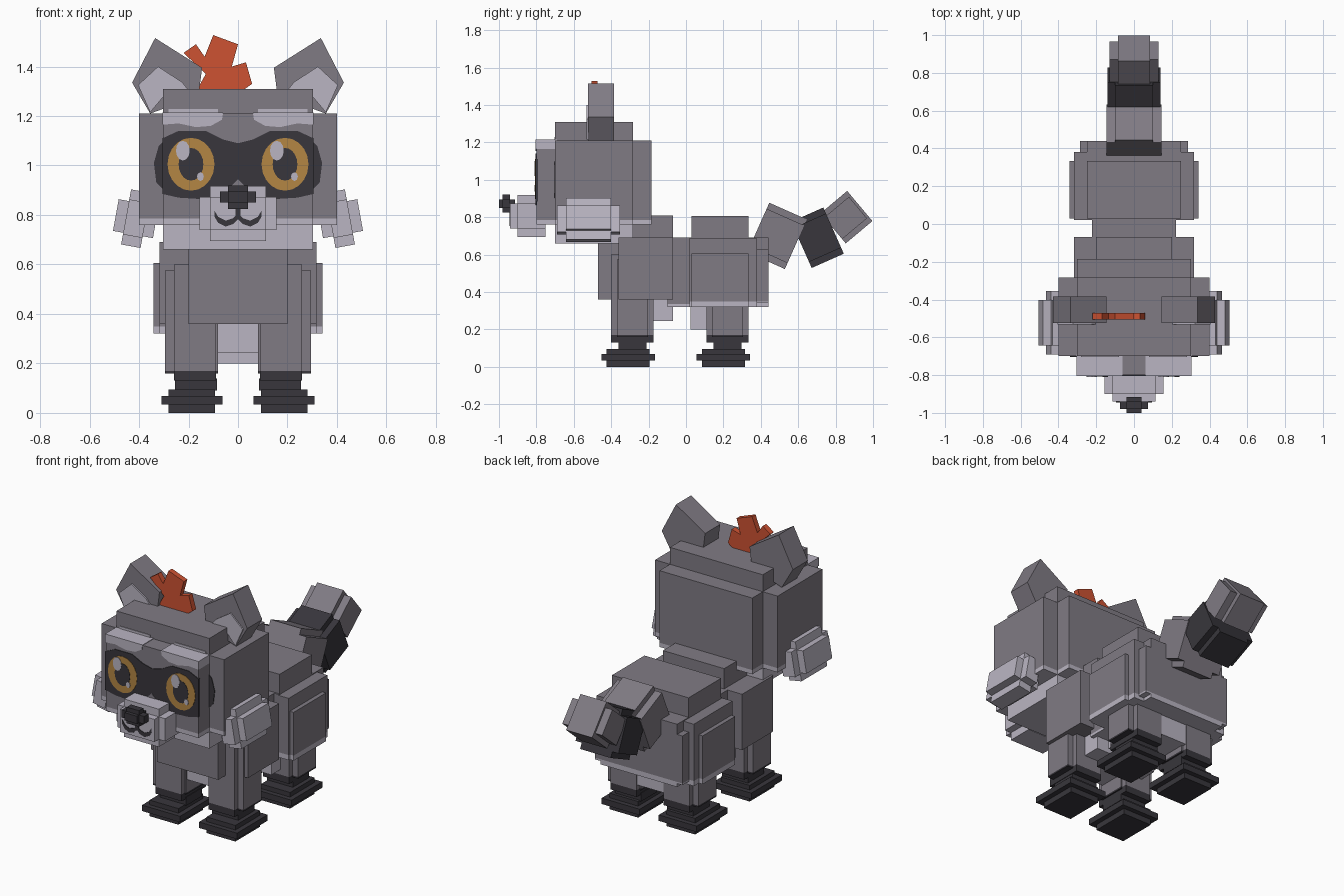
import bpy, bmesh, math
from mathutils import Matrix, Vector

if "Cube" in bpy.data.objects:
    bpy.data.objects.remove(bpy.data.objects["Cube"])


def material(name, rgb):
    m = bpy.data.materials.new(name)
    lin = [((c / 255 + 0.055) / 1.055) ** 2.4 for c in rgb]
    m.diffuse_color = (*lin, 1)
    m.use_nodes = True
    m.node_tree.nodes["Principled BSDF"].inputs["Base Color"].default_value = m.diffuse_color
    return m


MATS = [material("grey fur", (128, 123, 132)), material("light fur", (186, 181, 194)),
        material("dark fur", (56, 54, 60)), material("amber", (180, 134, 68)),
        material("red tuft", (205, 82, 50))]
GREY, LIGHT, DARK, AMBER, RED = range(5)


def finish(name, bm):
    bmesh.ops.recalc_face_normals(bm, faces=bm.faces)
    me = bpy.data.meshes.new(name)
    bm.to_mesh(me)
    bm.free()
    for m in MATS:
        me.materials.append(m)
    ob = bpy.data.objects.new(name, me)
    bpy.context.collection.objects.link(ob)
    return ob


def boxes(name, specs, mat=GREY, cut=None, low=LIGHT, frame=None):
    """Boxes as (x0, x1, y0, y1, z0, z1); faces below height cut get the low colour."""
    bm = bmesh.new()
    for x0, x1, y0, y1, z0, z1 in specs:
        m = Matrix.Translation(((x0 + x1) / 2, (y0 + y1) / 2, (z0 + z1) / 2))
        m = m @ Matrix.Diagonal((x1 - x0, y1 - y0, z1 - z0, 1))
        bmesh.ops.create_cube(bm, size=1, matrix=m)
    if cut is not None:
        bmesh.ops.bisect_plane(bm, geom=bm.verts[:] + bm.edges[:] + bm.faces[:],
                               plane_co=(0, 0, cut), plane_no=(0, 0, 1))
    for f in bm.faces:
        below = cut is not None and f.calc_center_median().z < cut
        f.material_index = low if below else mat
    if frame:
        bm.transform(frame)
    return finish(name, bm)


def plate(name, pts, y0, y1, mat):
    """Outline in x, z extruded from y0 to y1."""
    bm = bmesh.new()
    f = bm.faces.new([bm.verts.new((x, y0, z)) for x, z in pts])
    r = bmesh.ops.extrude_face_region(bm, geom=[f])
    for v in r["geom"]:
        if isinstance(v, bmesh.types.BMVert):
            v.co.y = y1
    for f in bm.faces:
        f.material_index = mat
    return finish(name, bm)


def oval(cx, cz, rx, rz, n=20):
    return [(cx + rx * math.cos(i * math.tau / n), cz + rz * math.sin(i * math.tau / n))
            for i in range(n)]


def strip(pts, w):
    up = [(x, z + w / 2) for x, z in pts]
    return up + [(x, z - w / 2) for x, z in reversed(pts)]


def sym(x, *rest):
    return (-x, x, *rest)


# Head with light jaw
boxes("head", [sym(.40, -.70, -.283, .76, 1.21), sym(.303, -.80, -.185, .76, 1.21),
               sym(.303, -.70, -.283, .66, 1.31)], cut=.785)

# Muzzle, nose and mouth
boxes("muzzle", [sym(.155, -.90, -.75, .74, .873), sym(.113, -.90, -.75, .695, .918),
                 sym(.113, -.94, -.75, .74, .873)], LIGHT)
boxes("nose", [sym(.073, -.98, -.94, .85, .895), sym(.04, -1, -.915, .85, .895),
               sym(.04, -.98, -.94, .825, .92)], DARK)
boxes("mouth_middle", [sym(.011, -.944, -.93, .785, .85)], DARK)

for s, side in ((-1, "left"), (1, "right")):
    plate("mouth_" + side, strip([(0, .795), (s * .02, .775), (s * .05, .765), (s * .08, .78),
                                  (s * .095, .805)], .024), -.944, -.93, DARK)

    # Cheek fur
    frame = Matrix.Translation((s * .413, -.522, .785)) @ Matrix.Rotation(-s * math.radians(-10.3) * -1, 4, 'Y')
    boxes("cheek_fur_" + side, [(-.082, .082, -.12, .12, -.065, .065),
                                (-.04, .04, -.12, .12, -.113, .113),
                                (-.04, .04, -.168, .168, -.072, .072)], LIGHT, frame=frame)

    # Ears
    ear = [(.335, 1.515), (.428, 1.335), (.355, 1.21), (.16, 1.28), (.145, 1.395)]
    inner = [(.323, 1.40), (.404, 1.325), (.355, 1.215), (.30, 1.28), (.18, 1.28), (.226, 1.337)]
    plate("ear_" + side, [(s * x, z) for x, z in ear], -.525, -.385, GREY)
    plate("inner_ear_" + side, [(s * x, z) for x, z in inner], -.533, -.52, LIGHT)

    # Brow patch
    brow = [(.305, 1.165), (.305, 1.214), (.06, 1.214), (.065, 1.185), (.11, 1.16),
            (.17, 1.155), (.24, 1.17)]
    plate("brow_" + side, [(s * x, z) for x, z in brow], -.804, -.69, LIGHT)
    boxes("brow_top_" + side, [tuple(sorted((s * .08, s * .28))) + (-.704, -.69, 1.2, 1.228)], LIGHT)

    # Mask, front half and the part wrapping round the side
    mask = [(0, 1.09), (.06, 1.105), (.13, 1.14), (.24, 1.14), (.305, 1.11),
            (.305, .885), (.24, .87), (.16, .865), (0, .865)]
    plate("mask_" + side, [(s * x, z) for x, z in mask], -.804, -.79, DARK)
    wrap = [(.29, 1.11), (.32, 1.08), (.34, 1.01), (.33, .93), (.29, .89)]
    plate("mask_wrap_" + side, [(s * x, z) for x, z in wrap], -.704, -.69, DARK)

    # Eyes
    e = s * .19
    plate("iris_" + side, oval(e, 1.005, .095, .107), -.806, -.79, AMBER)
    plate("pupil_" + side, oval(e, 1.005, .05, .066), -.8075, -.79, DARK)
    plate("glint_" + side, oval(e - .033, 1.06, .028, .04, 12), -.809, -.79, LIGHT)
    plate("small_glint_" + side, oval(e + .038, .955, .014, .018, 8), -.809, -.79, LIGHT)

plate("mask_spot", [(-.03, .915), (0, .945), (.03, .915)], -.806, -.79, GREY)

# Hair tuft
plate("hair_tuft", [(-.22, 1.455), (-.17, 1.49), (-.135, 1.44), (-.10, 1.527), (0, 1.49),
                    (-.025, 1.40), (.032, 1.417), (.057, 1.33), (0, 1.29), (-.175, 1.29),
                    (-.13, 1.37)], -.505, -.472, RED)

# Body
boxes("chest", [sym(.20, -.47, -.07, .36, .81), sym(.317, -.36, -.07, .36, .69)])
boxes("waist", [sym(.222, -.10, .05, .32, .69)], cut=.335)
boxes("hips", [sym(.25, .03, .333, .32, .805), sym(.342, .03, .333, .32, .605),
               sym(.317, .02, .38, .32, .685), sym(.25, .02, .44, .32, .69),
               sym(.285, .02, .44, .34, .63)], cut=.35)
boxes("belly", [sym(.20, -.36, -.07, .245, .40), sym(.20, .025, .33, .20, .36)], LIGHT)

# Legs and feet
for s, side in ((-1, "left"), (1, "right")):
    for yc, top, end in ((-.287, .60, "front"), (.222, .45, "back")):
        def at(x0, x1, dy, z0, z1, yo=0):
            a, b = sorted((s * x0, s * x1))
            return (a, b, yc + yo - dy, yc + yo + dy, z0, z1)
        name = end + "_leg_" + side
        boxes(name, [at(.08, .295, .083, .16, top - .025), at(.088, .258, .113, .13, top)],
              cut=.17, low=DARK)
        boxes(end + "_foot_" + side,
              [at(.085, .255, .075, .09, .14), at(.092, .28, .115, 0, .095, -.022),
               at(.062, .31, .143, .033, .068, -.022)], DARK)


# Tail segments, tilted in the side plane
def tail(name, y, z, deg, specs, mat):
    frame = Matrix.Translation((0, y, z)) @ Matrix.Rotation(math.radians(deg), 4, 'X')
    boxes(name, specs, mat, frame=frame)


tail("tail_base", .487, .70, -24, [sym(.145, -.11, .11, -.11, .11), sym(.10, -.11, .11, -.145, .145)], GREY)
tail("tail_band", .703, .69, 24, [sym(.14, -.094, .094, -.10, .10), sym(.10, -.094, .094, -.135, .135)], DARK)
tail("tail_tip", .858, .80, 40, [sym(.13, -.093, .08, -.075, .075), sym(.085, -.093, .093, -.105, .105)], GREY)
